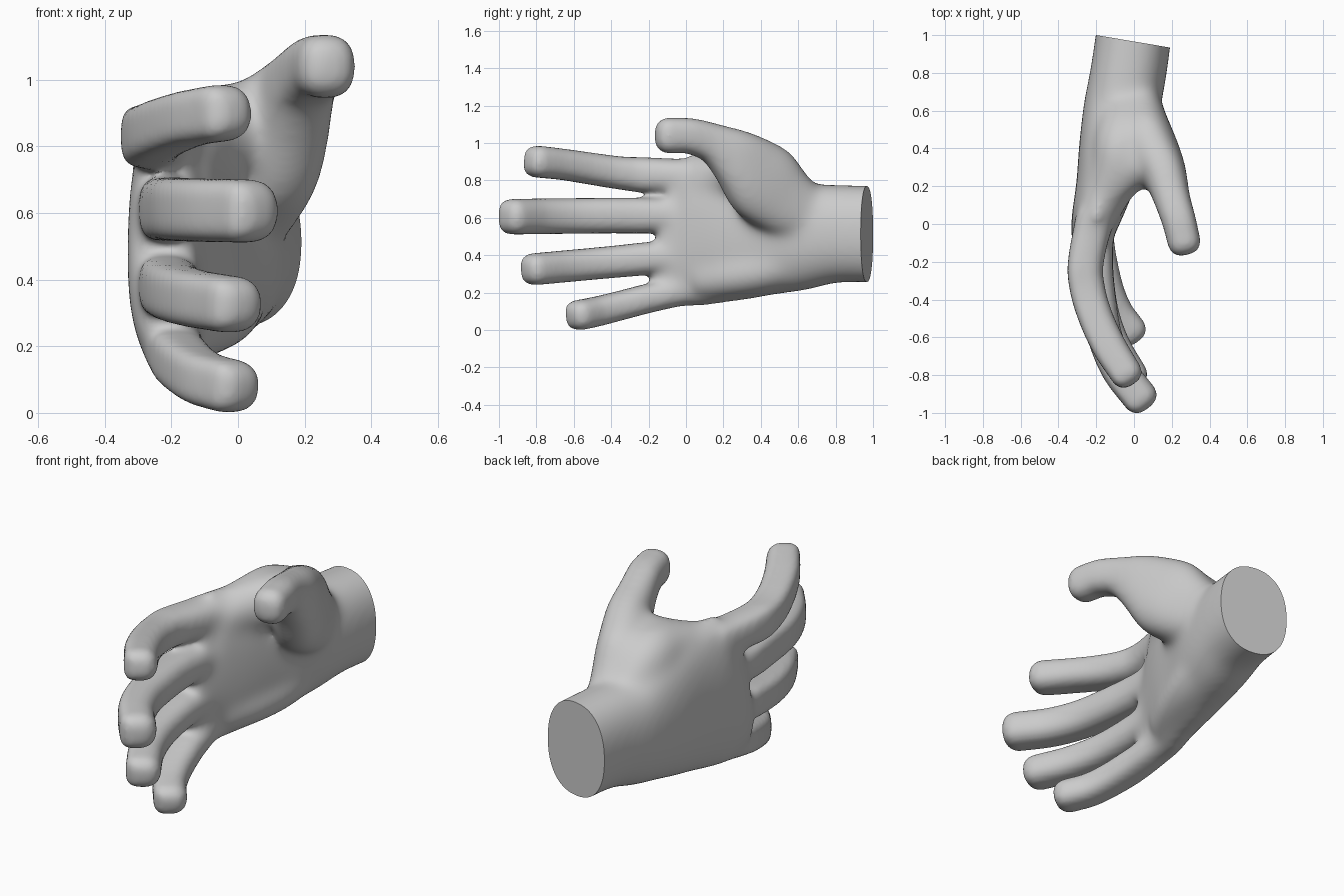
import bpy, bmesh, math
from mathutils import Vector

cube = bpy.data.objects.get("Cube")
if cube:
    bpy.data.objects.remove(cube, do_unlink=True)

skin = bpy.data.materials.new("plain grey")
skin.use_nodes = True
grey = (0.6, 0.6, 0.6, 1)
skin.diffuse_color = grey
skin.node_tree.nodes["Principled BSDF"].inputs["Base Color"].default_value = grey

SIDES, STEPS = 28, 6
hand_bm = bmesh.new()


def spline(stations):
    """Catmull-Rom samples through stations of (x, y, z, side radius, upright radius)."""
    pts = [Vector(s) for s in stations]
    pts = [2 * pts[0] - pts[1]] + pts + [2 * pts[-1] - pts[-2]]
    out = []
    for a, b, c, d in zip(pts, pts[1:], pts[2:], pts[3:]):
        for i in range(STEPS):
            t = i / STEPS
            out.append(0.5 * (2 * b + (c - a) * t + (2 * a - 5 * b + 4 * c - d) * t * t
                              + (3 * b - a - 3 * c + d) * t ** 3))
    return out + [pts[-2]]


def loft(stations, back=2.3, pad=2.3, cap=0.075, swell=0.005):
    """Closed domed tube; back and pad set how square each half is, swell offsets later smoothing."""
    samples = spline(stations)
    rings = []
    for i, s in enumerate(samples):
        ahead, behind = samples[min(i + 1, len(samples) - 1)], samples[max(i - 1, 0)]
        tangent = (Vector(ahead[:3]) - Vector(behind[:3])).normalized()
        rings.append((Vector(s[:3]), tangent, s[3] + swell, s[4] + swell))
    end, tangent, rx, rz = rings[-1]
    for i in range(1, 6):
        a = i * math.pi / 11
        k = math.cos(a) ** 0.7
        rings.append((end + tangent * cap * math.sin(a), tangent, rx * k, rz * k))
    loops = []
    for centre, tangent, rx, rz in rings:
        side = tangent.cross(Vector((0, 0, 1))).normalized()
        up = side.cross(tangent)
        loop = []
        for j in range(SIDES):
            a = 2 * math.pi * j / SIDES
            c, s = math.cos(a), math.sin(a)
            power = back if c > 0 else pad
            u = math.copysign(abs(c) ** (2 / power), c) * rx
            v = math.copysign(abs(s) ** (2 / power), s) * rz
            loop.append(hand_bm.verts.new(centre + side * u + up * v))
        loops.append(loop)
    for low, high in zip(loops, loops[1:]):
        for j in range(SIDES):
            k = (j + 1) % SIDES
            hand_bm.faces.new((low[j], low[k], high[k], high[j]))
    hand_bm.faces.new(loops[0][::-1])
    hand_bm.faces.new(loops[-1])


# Wrist and palm
loft([(0.012, 1.1, .51, .19, .25), (-.03, .8, .515, .192, .254), (-.07, .6, .5, .19, .285),
      (-.115, .4, .52, .168, .345), (-.155, .2, .535, .143, .385), (-.21, 0, .53, .115, .395),
      (-.225, -.1, .55, .09, .35)], cap=.04, swell=.01)

# Fleshy pad along the little finger side
loft([(-.01, .62, .38, .11, .11), (-.045, .42, .32, .115, .115), (-.09, .24, .29, .105, .11),
      (-.15, .08, .27, .09, .1)], 2, 2, .04)

# Thumb with the fleshy mound at its base
loft([(-.03, .82, .56, .11, .12), (0, .66, .605, .13, .15), (.05, .52, .69, .13, .19),
      (.1, .4, .8, .13, .215), (.16, .27, .918, .113, .16), (.2, .14, 1.0, .093, .105),
      (.237, .02, 1.037, .085, .09), (.264, -.09, 1.04, .082, .09)], 2.5, 2.5)

# Back of the hand, filling the slope between wrist, thumb and knuckles
loft([(-.04, .78, .58, .13, .13), (-.045, .58, .665, .14, .155), (-.06, .42, .81, .15, .16),
      (-.09, .28, .83, .135, .14), (-.18, .08, .79, .11, .11)], 2, 2, .04)

# Web between thumb and index finger
loft([(-.2, .1, .8, .1, .12), (-.07, .24, .83, .11, .13), (.04, .325, .87, .11, .13),
      (.13, .36, .92, .1, .1)], 2, 2, .04)

# Four fingers, squarer on the nail side
fingers = [
    [(-.2, .06, .82, .1, .09), (-.255, -.2, .828, .09, .09), (-.245, -.35, .84, .088, .083),
     (-.2, -.5, .862, .086, .08), (-.13, -.65, .885, .085, .078), (-.045, -.785, .9, .08, .08)],
    [(-.2, .05, .615, .1, .085), (-.205, -.2, .612, .088, .09), (-.187, -.4, .612, .086, .09),
     (-.152, -.6, .61, .087, .09), (-.08, -.77, .608, .088, .09), (.03, -.915, .606, .088, .09)],
    [(-.2, .05, .4, .1, .08), (-.205, -.18, .384, .09, .083), (-.192, -.35, .368, .087, .081),
     (-.162, -.5, .354, .085, .08), (-.105, -.65, .34, .084, .08), (-.018, -.8, .326, .084, .08)],
    [(-.2, .06, .23, .08, .08), (-.19, -.1, .192, .085, .075), (-.17, -.23, .162, .083, .073),
     (-.135, -.36, .128, .08, .073), (-.088, -.47, .1, .08, .074), (-.022, -.56, .081, .08, .075)],
]
for finger in fingers:
    loft(finger, back=3.6, pad=2.4)

mesh = bpy.data.meshes.new("hand")
hand_bm.to_mesh(mesh)
hand_bm.free()
hand = bpy.data.objects.new("hand", mesh)
bpy.context.collection.objects.link(hand)
bpy.context.view_layer.objects.active = hand
hand.select_set(True)

# Fuse all parts into one skin
fuse = hand.modifiers.new("fuse", 'REMESH')
fuse.mode = 'VOXEL'
fuse.voxel_size = 0.013
bpy.ops.object.modifier_apply(modifier=fuse.name)

# Blend the joints more strongly than the finger ends
joints = hand.vertex_groups.new(name="joints")
for v in hand.data.vertices:
    x, y, z = v.co
    weight = min(1, max(0, (y + .24) / .2))
    if z > .93:
        weight = min(weight, max(0, (y - .05) / .2))
    joints.add([v.index], weight, 'REPLACE')
for name, rounds, group in (("blend", 80, "joints"), ("polish", 6, "")):
    mod = hand.modifiers.new(name, 'SMOOTH')
    mod.factor, mod.iterations, mod.vertex_group = 0.5, rounds, group
    bpy.ops.object.modifier_apply(modifier=name)

# Cut the wrist off flat and close it
bm = bmesh.new()
bm.from_mesh(hand.data)
cut = bmesh.ops.bisect_plane(bm, geom=bm.verts[:] + bm.edges[:] + bm.faces[:],
                             plane_co=(-.2, 1, .5), plane_no=(.065, .385, 0), clear_outer=True)
bmesh.ops.contextual_create(bm, geom=[e for e in cut["geom_cut"] if isinstance(e, bmesh.types.BMEdge)])
bm.to_mesh(hand.data)
bm.free()

hand.data.materials.clear()
hand.data.materials.append(skin)
bpy.ops.object.shade_smooth_by_angle(angle=math.radians(40))
